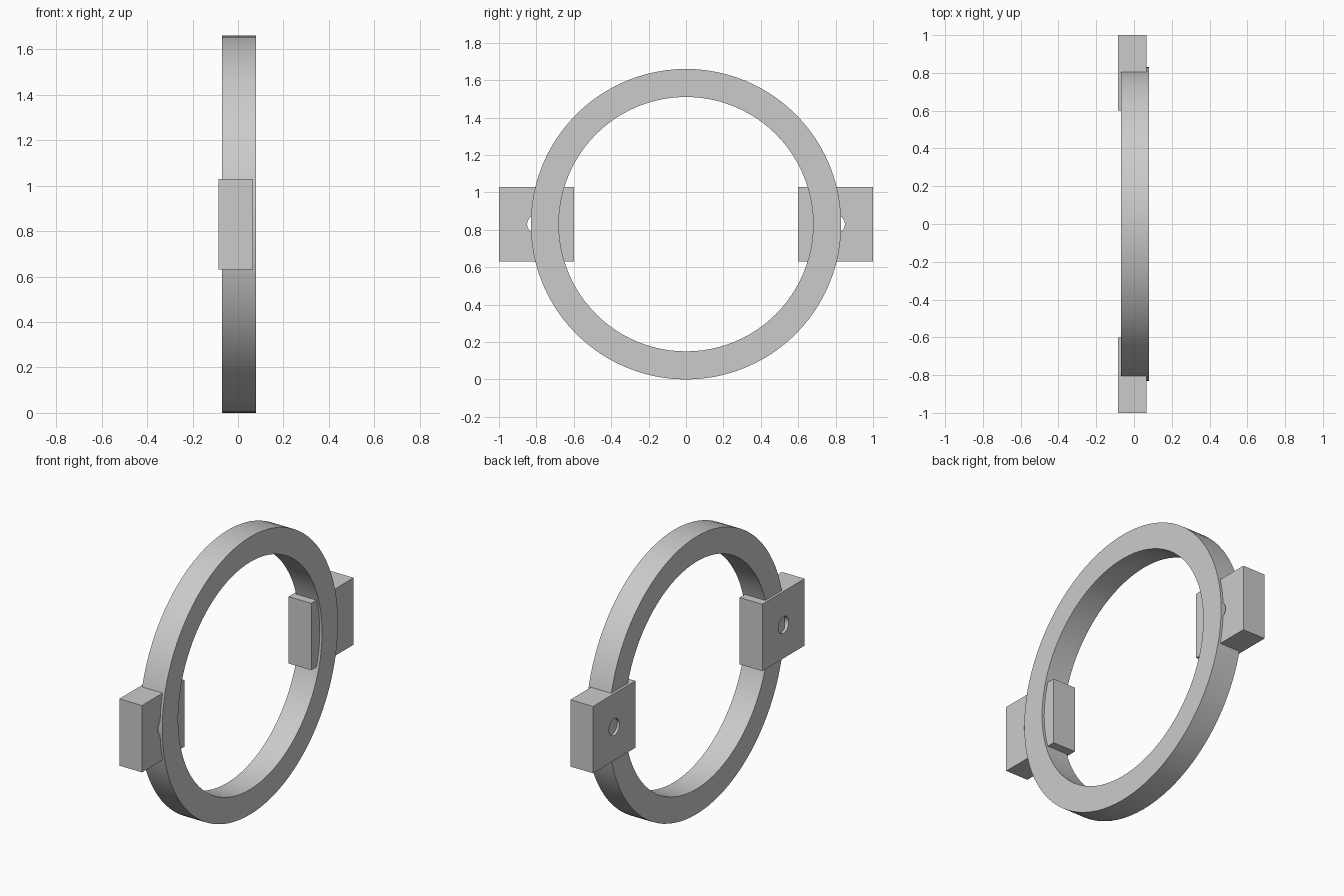
import bpy, bmesh
from math import cos, sin, pi, radians
from mathutils import Vector

cube = bpy.data.objects.get("Cube")
if cube:
    bpy.data.objects.remove(cube, do_unlink=True)

CENTRE_Z = 0.83

grey = bpy.data.materials.new("light_grey")
grey.use_nodes = True
colour = (0.6, 0.6, 0.6, 1)
grey.diffuse_color = colour
grey.node_tree.nodes["Principled BSDF"].inputs["Base Color"].default_value = colour


def finish(bm, name):
    bmesh.ops.recalc_face_normals(bm, faces=bm.faces)
    mesh = bpy.data.meshes.new(name)
    bm.to_mesh(mesh)
    bm.free()
    mesh.materials.append(grey)
    obj = bpy.data.objects.new(name, mesh)
    bpy.context.collection.objects.link(obj)
    bpy.ops.object.select_all(action='DESELECT')
    obj.select_set(True)
    bpy.context.view_layer.objects.active = obj
    bpy.ops.object.shade_smooth_by_angle(angle=radians(30))
    return obj


def loop(bm, points):
    verts = [bm.verts.new(p) for p in points]
    return [bm.edges.new((a, b)) for a, b in zip(verts, verts[1:] + verts[:1])]


# Ring: rectangular section spun about the x axis
def build_ring(x0, x1, inner, outer, steps=96):
    bm = bmesh.new()
    section = [(x0, inner), (x1, inner), (x1, outer), (x0, outer)]
    edges = loop(bm, [(x, 0, CENTRE_Z + r) for x, r in section])
    bmesh.ops.spin(bm, geom=edges, cent=(0, 0, CENTRE_Z), axis=(1, 0, 0),
                   angle=2 * pi, steps=steps, use_merge=True)
    bmesh.ops.remove_doubles(bm, verts=bm.verts, dist=0.0001)
    return finish(bm, "ring")


# Mounting block: square plate with a round bolt hole along x
def build_block(name, y, x0, x1, half=0.2, hole=0.05, sides=16):
    bm = bmesh.new()
    corners = [(-half, -half), (half, -half), (half, half), (-half, half)]
    angles = [2 * pi * i / sides for i in range(sides)]
    circle = [(hole * cos(a), hole * sin(a)) for a in angles]
    edges = []
    for outline in (corners, circle):
        edges += loop(bm, [(x0, y + u, CENTRE_Z + v) for u, v in outline])
    bmesh.ops.triangle_fill(bm, edges=edges, use_beauty=True, normal=(-1, 0, 0))
    extruded = bmesh.ops.extrude_face_region(bm, geom=bm.faces[:], use_keep_orig=True)
    moved = [v for v in extruded["geom"] if isinstance(v, bmesh.types.BMVert)]
    bmesh.ops.translate(bm, verts=moved, vec=Vector((x1 - x0, 0, 0)))
    return finish(bm, name)


build_ring(-0.07, 0.08, 0.68, 0.83)
for side, label in ((-1, "front"), (1, "back")):
    build_block(label + "_mounting_block", side * 0.8, -0.085, 0.065)
